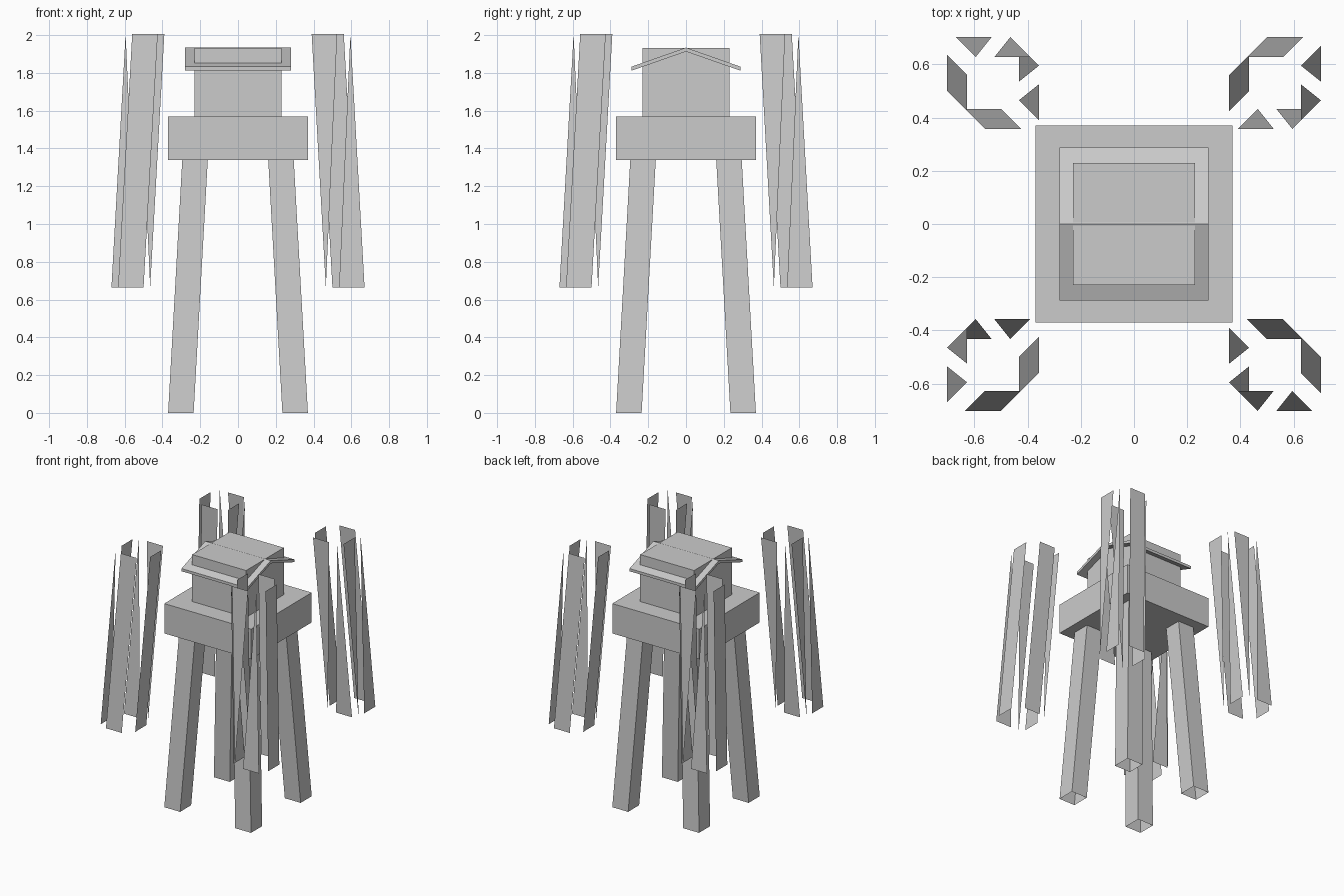
import bpy
import bmesh
from math import pi
from mathutils import Matrix, Vector

cube = bpy.data.objects.get("Cube")
if cube:
    bpy.data.objects.remove(cube, do_unlink=True)

grey = bpy.data.materials.new("plain_grey")
grey.use_nodes = True
GREY = (0.6, 0.6, 0.6, 1)
grey.diffuse_color = GREY
grey.node_tree.nodes["Principled BSDF"].inputs["Base Color"].default_value = GREY

LEG_TOP = 1.34       # height of the legs
FOOT = (0.235, 0.37)  # inner and outer leg bounds at the ground
HEAD = (0.16, 0.295)  # inner and outer leg bounds under the platform
LIFT = 0.665          # height of the loose panels above the ground


def finish(name, bm):
    mesh = bpy.data.meshes.new(name)
    bm.to_mesh(mesh)
    bm.free()
    mesh.materials.append(grey)
    obj = bpy.data.objects.new(name, mesh)
    bpy.context.collection.objects.link(obj)
    return obj


def box(name, half, low, high):
    bm = bmesh.new()
    bmesh.ops.create_cube(bm, size=1)
    bmesh.ops.scale(bm, vec=(2 * half, 2 * half, high - low), verts=bm.verts)
    bmesh.ops.translate(bm, vec=(0, 0, (low + high) / 2), verts=bm.verts)
    return finish(name, bm)


def leg_point(i, j, top):
    b = HEAD if top else FOOT
    return Vector((b[i], b[j], LEG_TOP * top))


def leg_side(a, b):
    """Corners of one leaning leg side: foot a, foot b, head b, head a."""
    return [leg_point(*a, 0), leg_point(*b, 0), leg_point(*b, 1), leg_point(*a, 1)]


def add_face(bm, points, turn):
    bm.faces.new([bm.verts.new(turn @ p) for p in points])


def push_out(points):
    """Move a panel away from the axis by its own middle, and lift it."""
    mid = sum(points, Vector()) / len(points)
    return [p + Vector((mid.x, mid.y, LIFT)) for p in points]


# Leg sides, as inner (0) or outer (1) corners in x and y
RIGHT = leg_side((1, 0), (1, 1))
BACK = leg_side((1, 1), (0, 1))
LEFT = leg_side((0, 1), (0, 0))
FRONT = leg_side((0, 0), (1, 0))


def split(side, offset, flip):
    """Cut a side into two triangles that drift apart sideways."""
    a, b, c, d = side
    if flip:
        a, b, c, d = b, a, d, c
    lower, upper = [a, b, c], [a, c, d]
    return lower, upper


def shards():
    panels = [push_out(BACK), push_out(LEFT)]
    # the sides cut in two keep their depth but spread along their width
    for side, along in ((RIGHT, 1), (FRONT, 0)):
        a, b, c, d = side
        mid = sum(side, Vector()) / 4
        for tri in ([a, b, c], [a, c, d]):
            shift = Vector((mid.x, mid.y, LIFT))
            shift[along] = sum(p[along] for p in tri) / 3
            panels.append([p + shift for p in tri])
    return panels


# Four open legs, each with a ring of loose panels beyond it
for k, corner in enumerate(("back_left", "back_right", "front_right", "front_left")):
    turn = Matrix.Rotation(k * pi / 2, 3, "Z")
    bm = bmesh.new()
    for side in (RIGHT, BACK, LEFT, FRONT):
        add_face(bm, side, turn)
    bmesh.ops.remove_doubles(bm, verts=bm.verts, dist=1e-4)
    finish(corner + "_leg", bm)

    bm = bmesh.new()
    for panel in shards():
        add_face(bm, panel, turn)
    finish(corner + "_loose_panels", bm)

# Platform and cabin
box("platform", 0.37, LEG_TOP, 1.57)
box("cabin", 0.23, 1.57, 1.932)

# Thin gable roof: a bent strip extruded along x
profile = [(-0.288, 1.833), (0, 1.934), (0.288, 1.833),
           (0.288, 1.812), (0, 1.913), (-0.288, 1.812)]
bm = bmesh.new()
ends = [[bm.verts.new((x, y, z)) for y, z in profile] for x in (-0.28, 0.28)]
for a, b, c, d in ((0, 1, 4, 5), (1, 2, 3, 4)):
    for ring in ends:
        bm.faces.new([ring[i] for i in (a, b, c, d)])
for i in range(6):
    j = (i + 1) % 6
    bm.faces.new((ends[0][i], ends[0][j], ends[1][j], ends[1][i]))
bmesh.ops.recalc_face_normals(bm, faces=bm.faces)
finish("roof", bm)
